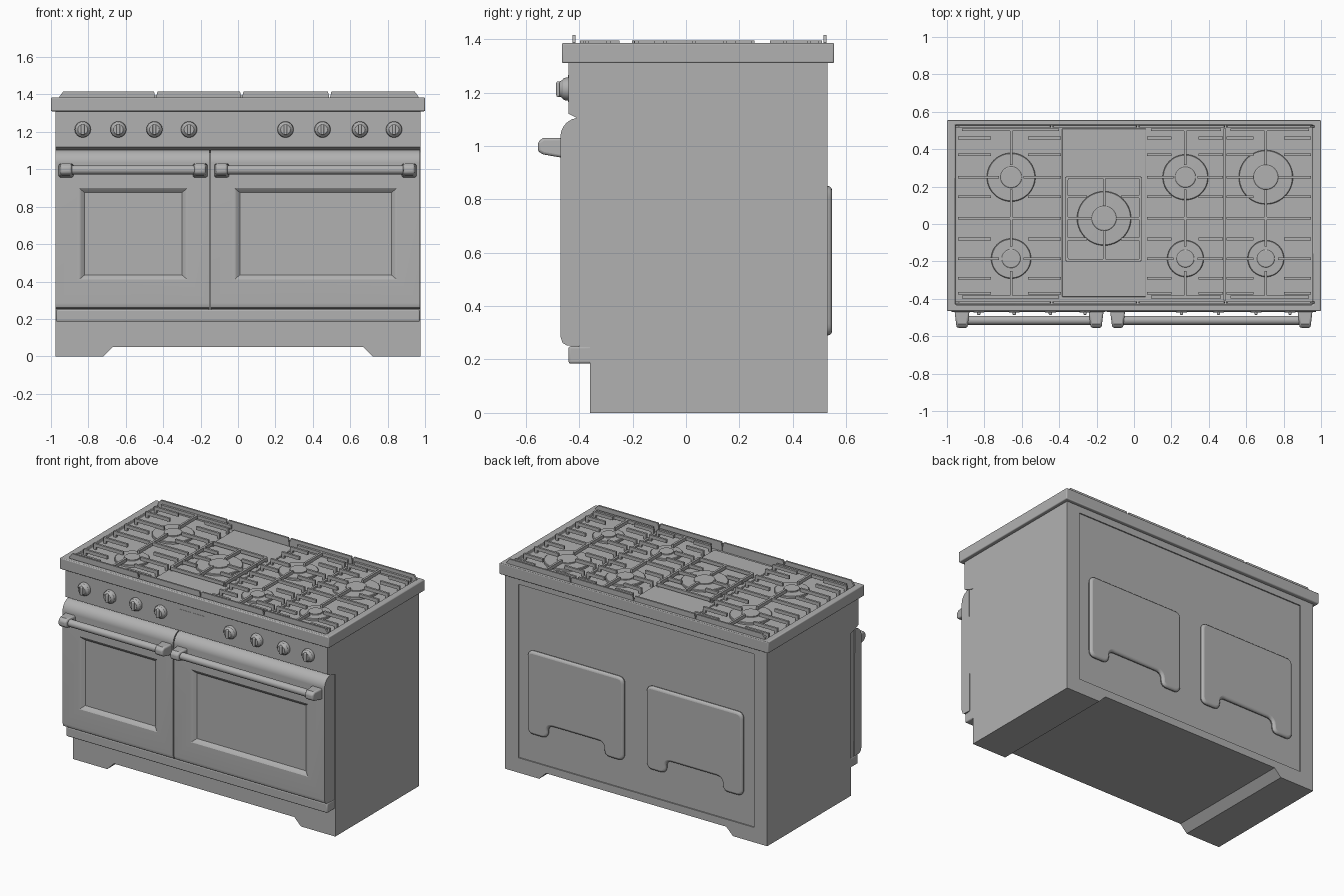
import bpy, bmesh
from math import sin, cos, pi, tau
from mathutils import Vector

if "Cube" in bpy.data.objects:
    bpy.data.objects.remove(bpy.data.objects["Cube"])

STEEL = bpy.data.materials.new("dark_steel")
STEEL.diffuse_color = (.44, .44, .44, 1)
STEEL.use_nodes = True
STEEL.node_tree.nodes["Principled BSDF"].inputs["Base Color"].default_value = STEEL.diffuse_color


def finish(name, bm, bevel=0):
    bmesh.ops.recalc_face_normals(bm, faces=bm.faces)
    me = bpy.data.meshes.new(name)
    bm.to_mesh(me)
    bm.free()
    me.materials.append(STEEL)
    ob = bpy.data.objects.new(name, me)
    bpy.context.collection.objects.link(ob)
    if bevel:
        m = ob.modifiers.new("bevel", 'BEVEL')
        m.width, m.segments, m.limit_method, m.angle_limit = bevel, 3, 'ANGLE', 0.7
    return ob


def add_prism(bm, pts, axis, a, b):
    """Extrude a 2D outline along an axis (remaining axes in xyz order)."""
    def put(p, d):
        c = list(p)
        c.insert(axis, d)
        return bm.verts.new(c)
    A, B = [put(p, a) for p in pts], [put(p, b) for p in pts]
    n = len(pts)
    faces = [bm.faces.new((A[i], A[(i + 1) % n], B[(i + 1) % n], B[i])) for i in range(n)]
    bm.faces.new(A[::-1])
    bm.faces.new(B)
    return faces


def add_box(bm, x0, x1, y0, y1, z0, z1):
    add_prism(bm, [(x0, y0), (x1, y0), (x1, y1), (x0, y1)], 2, z0, z1)


def boxes(name, items, bevel=0):
    bm = bmesh.new()
    for i in items:
        add_box(bm, *i)
    return finish(name, bm, bevel)


def prism(name, pts, axis, a, b, bevel=0):
    bm = bmesh.new()
    add_prism(bm, pts, axis, a, b)
    return finish(name, bm, bevel)


def recess(bm, f, u, w, k, steps):
    """Repeatedly inset a quad face to given rectangles and levels."""
    for (u0, u1, w0, w1), d in steps:
        bmesh.ops.inset_individual(bm, faces=[f], thickness=0.01)
        c = f.calc_center_median()
        for v in f.verts:
            v.co[u] = u0 if v.co[u] < c[u] else u1
            v.co[w] = w0 if v.co[w] < c[w] else w1
            v.co[k] = d


def lathe(name, prof, loc, forward=False, n=40):
    """Revolve (radius, height) points around z, or around -y if forward."""
    bm = bmesh.new()
    rings = []
    for r, h in prof:
        ring = []
        for i in range(n):
            a, b = r * cos(tau * i / n), r * sin(tau * i / n)
            ring.append(bm.verts.new(Vector(loc) + Vector((a, -h, b) if forward else (a, b, h))))
        rings.append(ring)
    for p, q in zip(rings, rings[1:]):
        for i in range(n):
            bm.faces.new((p[i], p[(i + 1) % n], q[(i + 1) % n], q[i]))
    bm.faces.new(rings[0])
    bm.faces.new(rings[-1])
    return finish(name, bm)


def round_poly(pts, r, n=6):
    """Round every corner of an outline with a quadratic curve."""
    out = []
    for i, p in enumerate(pts):
        p, a, b = Vector(p), Vector(pts[i - 1]), Vector(pts[(i + 1) % len(pts)])
        s, e = p + (a - p).normalized() * r, p + (b - p).normalized() * r
        for k in range(n + 1):
            t = k / n
            out.append(tuple(s * (1 - t) ** 2 + p * 2 * t * (1 - t) + e * t * t))
    return out


# Body with cut-out plinth, and the raised frame around the back panel
def body_outline(top):
    return [(-.975, 0), (-.72, 0), (-.67, .05), (.67, .05), (.72, 0), (.975, 0), (.975, top), (-.975, top)]


prism("body", body_outline(1.32), 1, -.36, .522)
prism("back_frame_bottom", body_outline(.10), 1, .522, .53)
boxes("back_frame", [(-.975, -.875, .522, .53, .10, 1.32), (.875, .975, .522, .53, .10, 1.32),
                     (-.875, .875, .522, .53, 1.265, 1.32)])

# Two pressed pads on the back
for s, side in ((1, "left"), (-1, "right")):
    pts = [(.085, .29), (.23, .29), (.23, .38), (.65, .38), (.65, .29), (.80, .29), (.80, .85), (.085, .85)]
    prism("back_pad_" + side, round_poly([(s * x, z) for x, z in pts], .044), 1, .515, .547, .02)

# Front: control panel, door backing, lower strip
prism("control_panel", [(-.36, 1.09), (-.40, 1.10), (-.44, 1.12), (-.44, 1.32), (-.36, 1.32)], 0, -.975, .975)
boxes("door_backing", [(-.97, -.155, -.40, -.35, .24, 1.10), (-.145, .97, -.40, -.35, .24, 1.10)])
boxes("lower_strip", [(-.972, .972, -.44, -.35, .185, .25)], .008)
boxes("display", [(-.13, .06, -.4415, -.43, 1.165, 1.265)])

# Doors with recessed windows, and handles
arc = [(-.40 - .07 * cos(t * pi / 16), 1.035 + .07 * sin(t * pi / 16)) for t in range(9)]
profile = [(-.395, .252), (-.445, .252), (-.462, .262), (-.47, .285)] + arc
for side, x0, x1, w0, w1, h0, h1 in (("left", -.975, -.153, -.85, -.27, -.957, -.165),
                                     ("right", -.147, .972, -.02, .85, -.125, .952)):
    bm = bmesh.new()
    front = add_prism(bm, profile, 0, x0, x1)[3]
    recess(bm, front, 0, 2, 1, [((w0, w1, .41, .90), -.47),
                                ((w0 + .012, w1 - .012, .42, .89), -.464),
                                ((w0 + .03, w1 - .03, .435, .875), -.45)])
    door = finish("door_" + side, bm)
    door.modifiers.new("even_shading", 'WEIGHTED_NORMAL').keep_sharp = True
    bar = lathe("handle_bar_" + side, [(.024, 0), (.024, h1 - h0 - .08)], (0, 0, 0), n=24)
    bar.rotation_euler = (0, pi / 2, 0)
    bar.location = (h0 + .04, -.515, .997)
    for end, a in (("a", h0), ("b", h1 - .075)):
        br = prism("handle_bracket_" + side + "_" + end,
                   [(-.46, .955), (-.535, .968), (-.555, .98), (-.555, 1.015), (-.535, 1.03), (-.46, 1.03)],
                   0, a, a + .075, .01)
        for v in br.data.vertices:      # taper towards the tip
            v.co.x = a + .0375 + (v.co.x - a - .0375) * (1.08 + (v.co.y + .46) * 3.2)

# Knobs with grip bars
for i, x in enumerate((-.83, -.64, -.447, -.262, .254, .452, .652, .834)):
    lathe(f"knob_{i}", [(.043, 0), (.043, .012), (.039, .022), (.033, .026), (.029, .034), (.026, .036)],
          (x, -.438, 1.213), True, 32)
    boxes(f"knob_grip_{i}", [(x - .009, x + .009, -.486, -.46, 1.184, 1.242)], .006)

# Cooktop slab with a sunken basin
FLOOR, TOP = 1.355, 1.395
bm = bmesh.new()
add_box(bm, -1, 1, -.465, .555, 1.31, 1.385)
bm.normal_update()
top = max(bm.faces, key=lambda f: f.calc_center_median().z)
well = (-.955, .955, -.432, .53)
recess(bm, top, 0, 1, 2, [(well, 1.385), (well, FLOOR)])
finish("cooktop", bm, .006)
boxes("centre_plate", [(-.385, .062, -.39, .51, FLOOR - .005, FLOOR + .010)], .004)

# Thin upright rails along front and back of the basin
for side, y in (("front", -.42), ("back", .521)):
    bm = bmesh.new()
    for a, b in ((-.955, -.443), (-.437, .017), (.023, .487), (.493, .965)):
        ta, tb = (.02 if a < -.9 else .006), (.02 if b > .9 else .006)
        add_prism(bm, [(a, FLOOR), (b, FLOOR), (b, 1.388), (b - tb, 1.415), (a + ta, 1.415), (a, 1.388)],
                  1, y - .006, y + .006)
    finish("rail_" + side, bm)

# Burners: base disc and cap
for i, (x, y, r, c) in enumerate(((-.657, .25, .13, .055), (-.657, -.185, .107, .048), (-.16, .03, .145, .064),
                                  (.275, .25, .122, .053), (.275, -.185, .098, .045),
                                  (.705, .25, .145, .064), (.705, -.185, .098, .045))):
    z = FLOOR + (.008 if i == 2 else 0)
    lathe(f"burner_{i}", [(r, -.004), (r, .012), (r - .004, .015), (c + .002, .016),
                          (c, .018), (c, .023), (c - .003, .025)], (x, y, z), n=48)

# Grates made of bars and fingers
H = .007


def hbar(x0, x1, y):
    return (x0, x1, y - H, y + H, TOP - .022, TOP)


def vbar(x, y0, y1):
    return (x - H, x + H, y0, y1, TOP - .022, TOP)


def cross(x, y, left, right, low, high, gap=.065):
    """Four fingers pointing at a burner."""
    return [hbar(left, x - gap, y), hbar(x + gap, right, y), vbar(x, low, y - gap), vbar(x, y + gap, high)]


def post(x, y):
    return (x - .009, x + .009, y - H, y + H, FLOOR - .003, TOP)


for name, x0, x1, bx in (("left", -.94, -.39, -.657), ("inner_right", .07, .475, .275), ("right", .495, .945, .705)):
    parts = [hbar(x0 + .02, x1 - .01, .503), hbar(x0 + .02, x1 - .01, -.39), hbar(x0, x1, .03)]
    parts += cross(bx, .25, x0, x1, .03, .503) + cross(bx, -.185, x0, x1, -.39, .03)
    reach = (x1 - x0) * .32
    for y in (.46, .37, .145, -.08, -.29, -.37):
        parts += [hbar(x0, x0 + reach, y), hbar(x1 - reach, x1, y)]
    for y in (.46, .37, .25, .145, .03, -.08, -.185, -.29, -.37):
        parts += [post(x0 + .009, y), post(x1 - .009, y)]
    boxes("grate_" + name, parts)

parts = [vbar(-.36, -.195, .25), vbar(.035, -.195, .25), hbar(-.36, .035, .25), hbar(-.36, .035, -.195)]
parts += cross(-.16, .03, -.36, .035, -.195, .25)
for y in (.145, -.08):
    parts += [hbar(-.36, -.25, y), hbar(-.07, .035, y)]
parts += [post(x, y) for x in (-.36, .035) for y in (.243, .145, .03, -.08, -.188)]
boxes("grate_centre", parts)

# Low seam between the right-hand burner trays
boxes("tray_seam", [(.478, .492, -.41, .51, FLOOR - .003, FLOOR + .012)])

# Smooth shading with sharp edges kept
bpy.ops.object.select_all(action='SELECT')
bpy.context.view_layer.objects.active = bpy.data.objects["body"]
bpy.ops.object.shade_smooth_by_angle()
